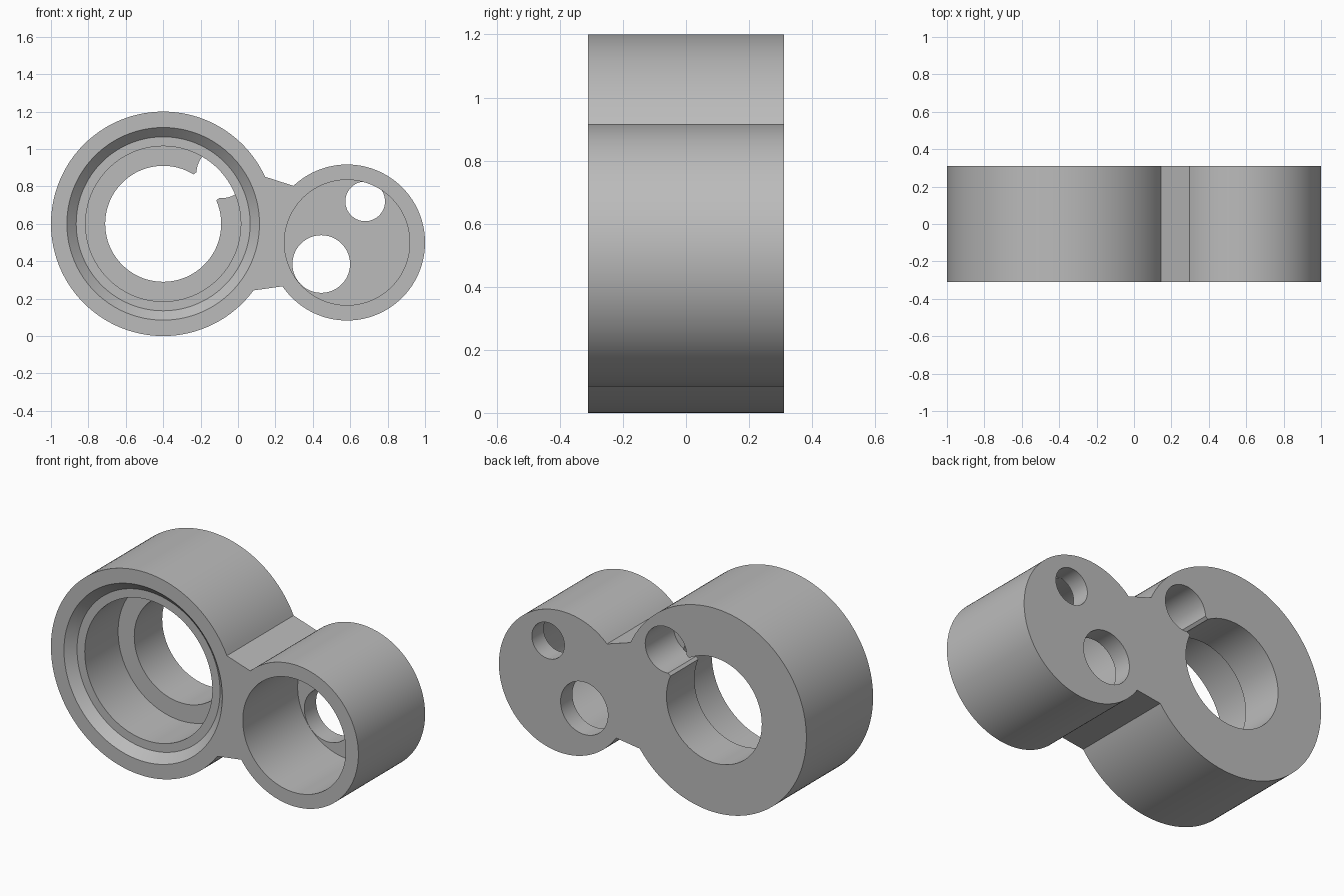
import bpy
import bmesh
from math import sin, cos, radians

cube = bpy.data.objects.get("Cube")
if cube:
    bpy.data.objects.remove(cube, do_unlink=True)

HALF = 0.31          # half thickness
OVER = 0.36          # cutters reach past the faces
BIG = (-0.4, 0.6)    # centre of the large ring (x, z)
SMALL = (0.583, 0.5)  # centre of the small boss


def arc(centre, radius, start, end, steps):
    """Points in the x-z plane, counter-clockwise, both ends included."""
    angles = [radians(start + (end - start) * i / steps) for i in range(steps + 1)]
    return [(centre[0] + radius * cos(a), centre[1] + radius * sin(a)) for a in angles]


def circle(centre, radius, steps=128):
    return arc(centre, radius, 0, 360, steps)[:-1]


def loft(name, sections):
    """Join (outline, y) sections of equal length into a closed solid."""
    bm = bmesh.new()
    rings = [[bm.verts.new((x, y, z)) for x, z in pts] for pts, y in sections]
    count = len(rings[0])
    for a, b in zip(rings, rings[1:]):
        for i in range(count):
            j = (i + 1) % count
            bm.faces.new((a[i], a[j], b[j], b[i]))
    bm.faces.new(rings[0])
    bm.faces.new(rings[-1])
    bmesh.ops.recalc_face_normals(bm, faces=bm.faces)
    mesh = bpy.data.meshes.new(name)
    bm.to_mesh(mesh)
    bm.free()
    obj = bpy.data.objects.new(name, mesh)
    bpy.context.collection.objects.link(obj)
    return obj


def prism(name, outline, y0, y1):
    return loft(name, [(outline, y0), (outline, y1)])


def cut(body, cutter):
    cutter.hide_render = True
    mod = body.modifiers.new(cutter.name, "BOOLEAN")
    mod.operation = "DIFFERENCE"
    mod.solver = "EXACT"
    mod.object = cutter
    bpy.context.view_layer.objects.active = body
    bpy.ops.object.modifier_apply(modifier=mod.name)
    bpy.data.objects.remove(cutter, do_unlink=True)


# Body: two round bosses joined by a short straight-sided web
outline = arc(BIG, 0.6, 24.8, 323.6, 120) + arc(SMALL, 0.417, -145.8, 133.4, 100)
body = prism("link_body", outline, -HALF, HALF)

# Large stepped bore: chamfered mouth, ledge, wide bore, through hole
steps = [(0.565, -OVER), (0.465, -0.26), (0.415, -0.26),
         (0.415, 0.05), (0.31, 0.05), (0.31, OVER)]
cut(body, loft("large_bore", [(circle(BIG, r), y) for r, y in steps]))

# Keyhole notch opening into the through hole from the back
keyhole = arc((0.415, 0), 0.135, -137, 137, 48) + [(0.25, 0.092), (0.25, -0.092)]
c, s = cos(radians(41)), sin(radians(41))
notch = [(BIG[0] + u * c - v * s, BIG[1] + u * s + v * c) for u, v in keyhole]
cut(body, prism("keyhole_notch", notch, 0.047, OVER))

# Small blind bore with two holes through its floor
cut(body, prism("small_bore", circle(SMALL, 0.335), -OVER, 0.2))
cut(body, prism("wide_floor_hole", circle((0.445, 0.385), 0.154, 72), 0.195, OVER))
cut(body, prism("narrow_floor_hole", circle((0.68, 0.72), 0.106, 64), 0.195, OVER))

# Material
grey = bpy.data.materials.new("plain_grey")
grey.use_nodes = True
colour = (0.5, 0.5, 0.5, 1)
grey.diffuse_color = colour
grey.node_tree.nodes["Principled BSDF"].inputs["Base Color"].default_value = colour
body.data.materials.clear()
body.data.materials.append(grey)

# Smooth round walls, sharp rims
bpy.ops.object.select_all(action="DESELECT")
body.select_set(True)
bpy.context.view_layer.objects.active = body
bpy.ops.object.shade_smooth_by_angle(angle=radians(20))
